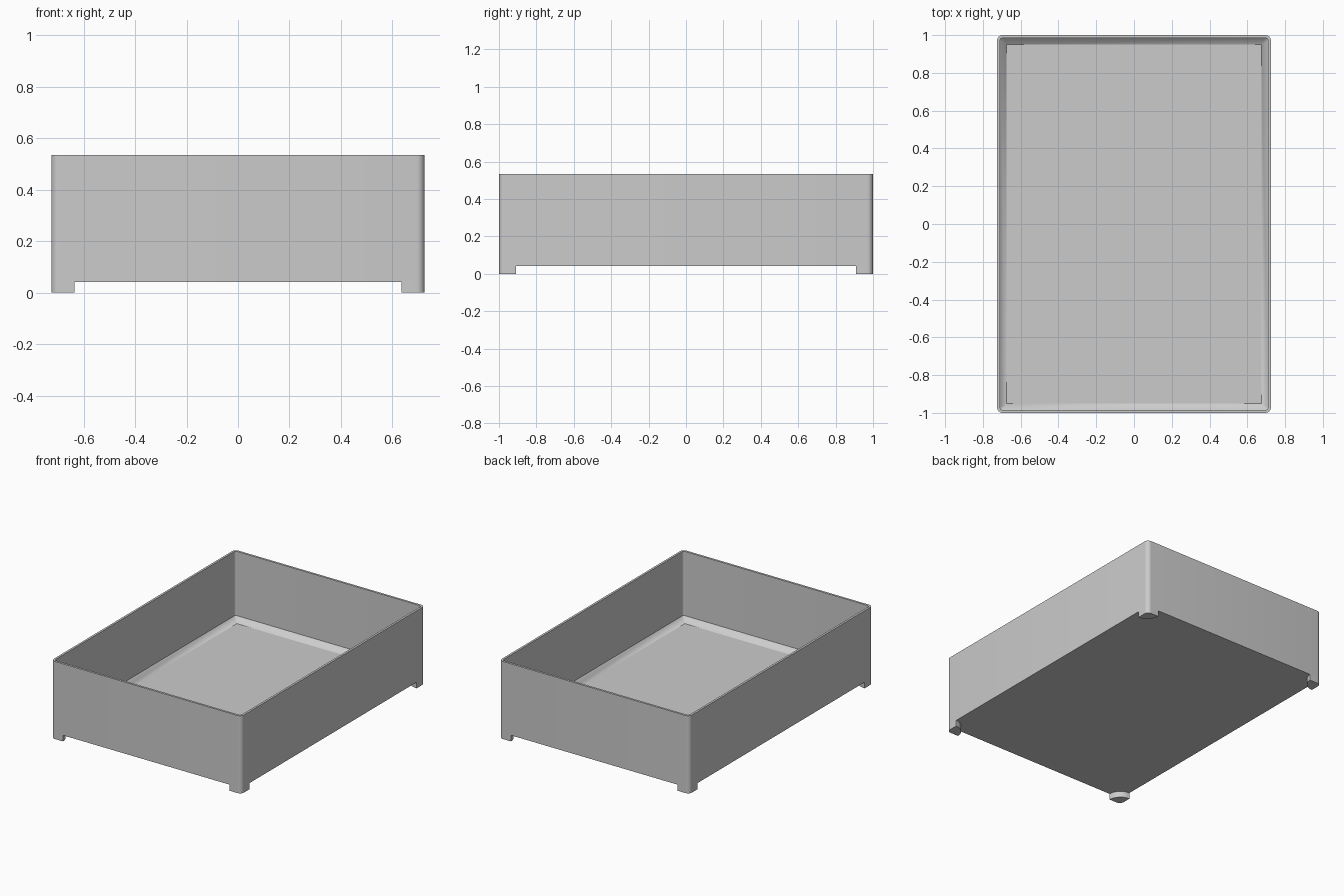
import bpy
import bmesh
from math import cos, sin, pi, radians

cube = bpy.data.objects.get("Cube")
if cube:
    bpy.data.objects.remove(cube, do_unlink=True)

HALF_X, HALF_Y, HEIGHT = 0.725, 1.0, 0.535
FOOT_HEIGHT, FOOT_RADIUS = 0.042, 0.09
WALL, CORNER, CHAMFER = 0.015, 0.03, 0.035
FLOOR = FOOT_HEIGHT + WALL
SEGMENTS = 8

grey = bpy.data.materials.new("light grey")
grey.use_nodes = True
grey.diffuse_color = (0.6, 0.6, 0.6, 1)
grey.node_tree.nodes["Principled BSDF"].inputs["Base Color"].default_value = (0.6, 0.6, 0.6, 1)


def arc(cx, cy, radius, start, end):
    steps = [start + (end - start) * i / SEGMENTS for i in range(SEGMENTS + 1)]
    return [(cx + radius * cos(a), cy + radius * sin(a)) for a in steps]


def rounded_rectangle(inset, radius):
    x, y = HALF_X - inset - radius, HALF_Y - inset - radius
    points = []
    for i, (sx, sy) in enumerate([(1, 1), (-1, 1), (-1, -1), (1, -1)]):
        points += arc(sx * x, sy * y, radius, i * pi / 2, (i + 1) * pi / 2)
    return points


def loft(name, sections):
    """Join stacked outlines (points, z) into a closed solid."""
    bm = bmesh.new()
    rings = [[bm.verts.new((x, y, z)) for x, y in pts] for pts, z in sections]
    for low, high in zip(rings, rings[1:]):
        for i in range(len(low)):
            j = (i + 1) % len(low)
            bm.faces.new((low[i], low[j], high[j], high[i]))
    bm.faces.new(rings[0][::-1])
    bm.faces.new(rings[-1])
    bmesh.ops.remove_doubles(bm, verts=bm.verts, dist=0.0001)
    bmesh.ops.recalc_face_normals(bm, faces=bm.faces)
    mesh = bpy.data.meshes.new(name)
    bm.to_mesh(mesh)
    bm.free()
    mesh.materials.append(grey)
    obj = bpy.data.objects.new(name, mesh)
    bpy.context.collection.objects.link(obj)
    bpy.ops.object.select_all(action="DESELECT")
    obj.select_set(True)
    bpy.context.view_layer.objects.active = obj
    bpy.ops.object.shade_smooth_by_angle(angle=radians(30))
    return obj


# Open tray: outer wall, rim, inner wall, sloped skirt and floor
outer = rounded_rectangle(0, CORNER)
inner = rounded_rectangle(WALL, CORNER - WALL)
loft("tray", [
    (outer, FOOT_HEIGHT),
    (outer, HEIGHT),
    (inner, HEIGHT),
    (inner, FLOOR + CHAMFER),
    (rounded_rectangle(WALL + CHAMFER, 0), FLOOR),
])

# Quarter-round corner feet, mirrored to all four corners
outline = arc(HALF_X - CORNER, HALF_Y - CORNER, CORNER, 0, pi / 2)
outline += arc(HALF_X, HALF_Y, FOOT_RADIUS, pi, 1.5 * pi)
feet = loft("corner_feet", [(outline, 0), (outline, FOOT_HEIGHT)])
mirror = feet.modifiers.new("Mirror", "MIRROR")
mirror.use_axis = (True, True, False)
